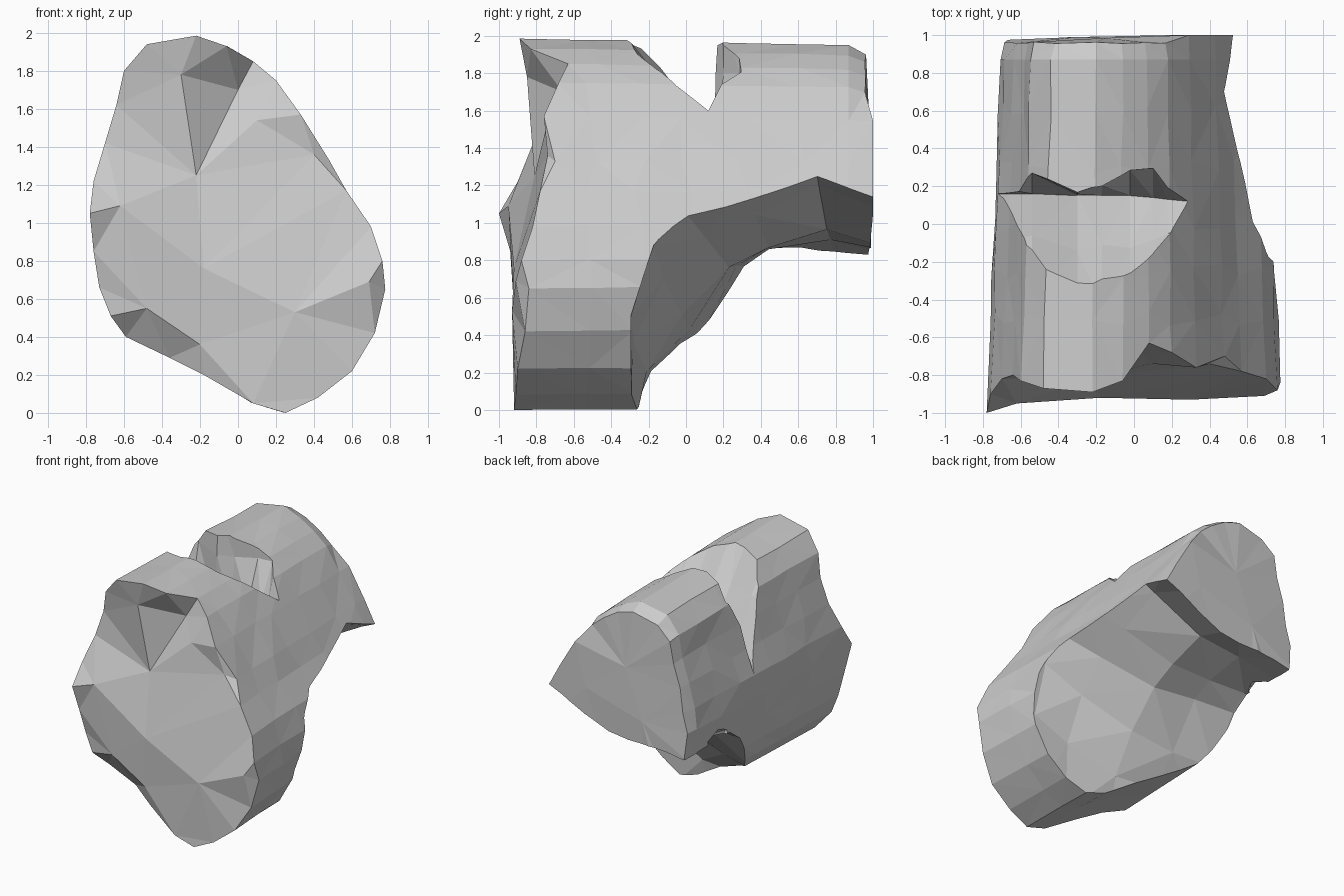
import bpy, bmesh, random
from mathutils import Vector
from mathutils.geometry import delaunay_2d_cdt

if "Cube" in bpy.data.objects:
    bpy.data.objects.remove(bpy.data.objects["Cube"])

random.seed(4)

# Cross-section (x, z) with the front rim depth y at each point
RING = [(-.22, 1.985, -.89), (-.48, 1.94, -.87), (-.6, 1.8, -.83), (-.64, 1.62, -.8),
        (-.7, 1.42, -.82), (-.76, 1.22, -.9), (-.78, 1.05, -1), (-.76, .85, -.94),
        (-.73, .66, -.9), (-.67, .51, -.9), (-.59, .4, -.8), (-.36, .29, -.79),
        (-.18, .2, -.86), (.08, .05, -.92), (.25, 0, -.92), (.42, .08, -.91),
        (.6, .22, -.9), (.72, .42, -.86), (.775, .65, -.84), (.76, .8, -.88),
        (.7, .98, -.82), (.57, 1.17, -.78), (.48, 1.33, -.7), (.33, 1.57, -.76),
        (.2, 1.75, -.68), (.08, 1.85, -.63), (-.06, 1.93, -.83)]
FRONT = [(-.22, 1.25, -.81), (-.18, .76, -.92), (.3, .53, -.93), (-.3, 1.78, -.85),
         (0, 1.7, -.66), (.1, 1.54, -.74), (-.48, .55, -.92), (-.62, 1.09, -.95),
         (.4, 1.36, -.74), (-.2, .36, -.9), (.69, .69, -.91)]
BACK = [(-.15, 1.45, .985), (-.3, 1.05, .99), (.2, 1.2, 1)]
N = len(RING)


def make(name, bm):
    bmesh.ops.recalc_face_normals(bm, faces=bm.faces[:])
    me = bpy.data.meshes.new(name)
    bm.to_mesh(me)
    bm.free()
    ob = bpy.data.objects.new(name, me)
    bpy.context.collection.objects.link(ob)
    return ob


def bridge(bm, a, b):
    n = len(a)
    for i in range(n):
        j = (i + 1) % n
        bm.faces.new((a[i], a[j], b[j], b[i]))


def loft(name, bm, rows):
    for a, b in zip(rows, rows[1:]):
        bridge(bm, a, b)
    bm.faces.new(rows[0])
    bm.faces.new(rows[-1])
    bmesh.ops.triangulate(bm, faces=bm.faces[:])
    return make(name, bm)


def cap(bm, ring, extra):
    # Faceted broken end: rim triangulated with a few inner points
    verts = ring + [bm.verts.new((x, y, z)) for x, z, y in extra]
    flat = [Vector((v.co.x, v.co.z)) for v in verts]
    edges = [(i, (i + 1) % N) for i in range(N)]
    tris = delaunay_2d_cdt(flat, edges, [list(range(N))], 1, 1e-6)
    for f in tris[2]:
        bm.faces.new([verts[tris[3][i][0]] for i in f])


def section(x, z, y, s=1):
    # Slight taper toward the back
    t = (y + .9) / 1.9
    kx, kz = s * (1 - (.12 if x < -.1 else .09) * t), s * (1 - .045 * t)
    return (-.1 + (x + .1) * kx, y, 1 + (z - 1) * kz if z > 1 else z)


# Body: ridged tube along y
bm = bmesh.new()
rings = [[bm.verts.new((x, y, z)) for x, z, y in RING]]
for t in (-.5, -.25, 0, .3, .6, .87):
    rings.append([bm.verts.new(section(x + random.uniform(-.008, .008),
                                       z + random.uniform(0, .008),
                                       t + random.uniform(-.04, .04) * (t < .8)))
                  for x, z, _ in RING])
# Chipped back rim
rings.append([bm.verts.new(section(x, z, 1) if x > .25 else
                           section(x, z, .975 + random.uniform(-.02, .01),
                                   random.uniform(.93, .98)))
              for x, z, _ in RING])
for a, b in zip(rings, rings[1:]):
    bridge(bm, a, b)
cap(bm, rings[0], FRONT)
cap(bm, rings[-1], BACK)
bmesh.ops.triangulate(bm, faces=bm.faces[:])
body = make("broken_log_chunk", bm)

# Underside break: surface lofted over right, middle and left (y, z) profiles
RIGHT = [(-.33, -.2), (-.31, .5), (-.18, .87), (0, 1.08), (.3, 1.18), (.68, 1.38), (1.2, 1.13)]
MID = [(-.29, -.2), (-.2, .22), (-.01, .5), (.22, .75), (.44, .88), (.76, .96), (1.2, .84)]
LEFT = [(-.22, -.2), (-.12, .2), (.08, .4), (.3, .78), (.45, .86), (.8, .86), (1.2, .81)]
bm = bmesh.new()
rows = []
for x in (.95, .7, .4, 0, -.35, -.68, -.95):
    t = max(0, min(1, (.7 - x) / 1.38)) * 2
    A, B, t = (RIGHT, MID, t) if t < 1 else (MID, LEFT, t - 1)
    j = .02 if abs(x) < .9 else 0
    row = [bm.verts.new((x, a[0] * (1 - t) + b[0] * t + random.uniform(-j, j),
                         a[1] * (1 - t) + b[1] * t + random.uniform(-j, j) * .7))
           for a, b in zip(A, B)]
    row.append(bm.verts.new((x, 1.2, -.2)))
    rows.append(row)
cutters = [loft("underside_cutter", bm, rows)]

# Top notch: sloped floor in front, ragged steep wall behind
# each row: x, valley y, valley z, back rim y, floor shift y
NOTCH = [(-.95, .16, 1.05, .17, 0), (-.66, .16, 1.27, .19, .02), (-.54, .16, 1.32, .27, .04),
         (-.3, .15, 1.38, .17, -.03), (-.17, .15, 1.4, .19, -.02), (-.02, .15, 1.46, .28, -.03),
         (.1, .14, 1.5, .28, 0), (.18, .13, 1.55, .22, .06), (.5, .1, 1.7, .12, .04)]
bm = bmesh.new()
rows = []
for x, yv, zv, yb, dy in NOTCH:
    j = random.uniform(-.015, .015)
    rows.append([bm.verts.new(p) for p in (
        (x, -.42 + dy, 2.15), (x, -.1 + dy + j, 1.73), (x, yv, zv),
        (x, yb + j, 1.8), (x, yb + .01, 2.15))])
cutters.append(loft("notch_cutter", bm, rows))

# Small chip on the lower left edge
bm = bmesh.new()
bmesh.ops.create_icosphere(bm, subdivisions=1, radius=.14)
for v in bm.verts:
    v.co = v.co * random.uniform(.85, 1.1) + Vector((-.73, .6, .83))
cutters.append(make("chip_cutter", bm))

for c in cutters:
    c.hide_render = True
    c.hide_set(True)
    m = body.modifiers.new(c.name, 'BOOLEAN')
    m.operation = 'DIFFERENCE'
    m.solver = 'EXACT'
    m.object = c
